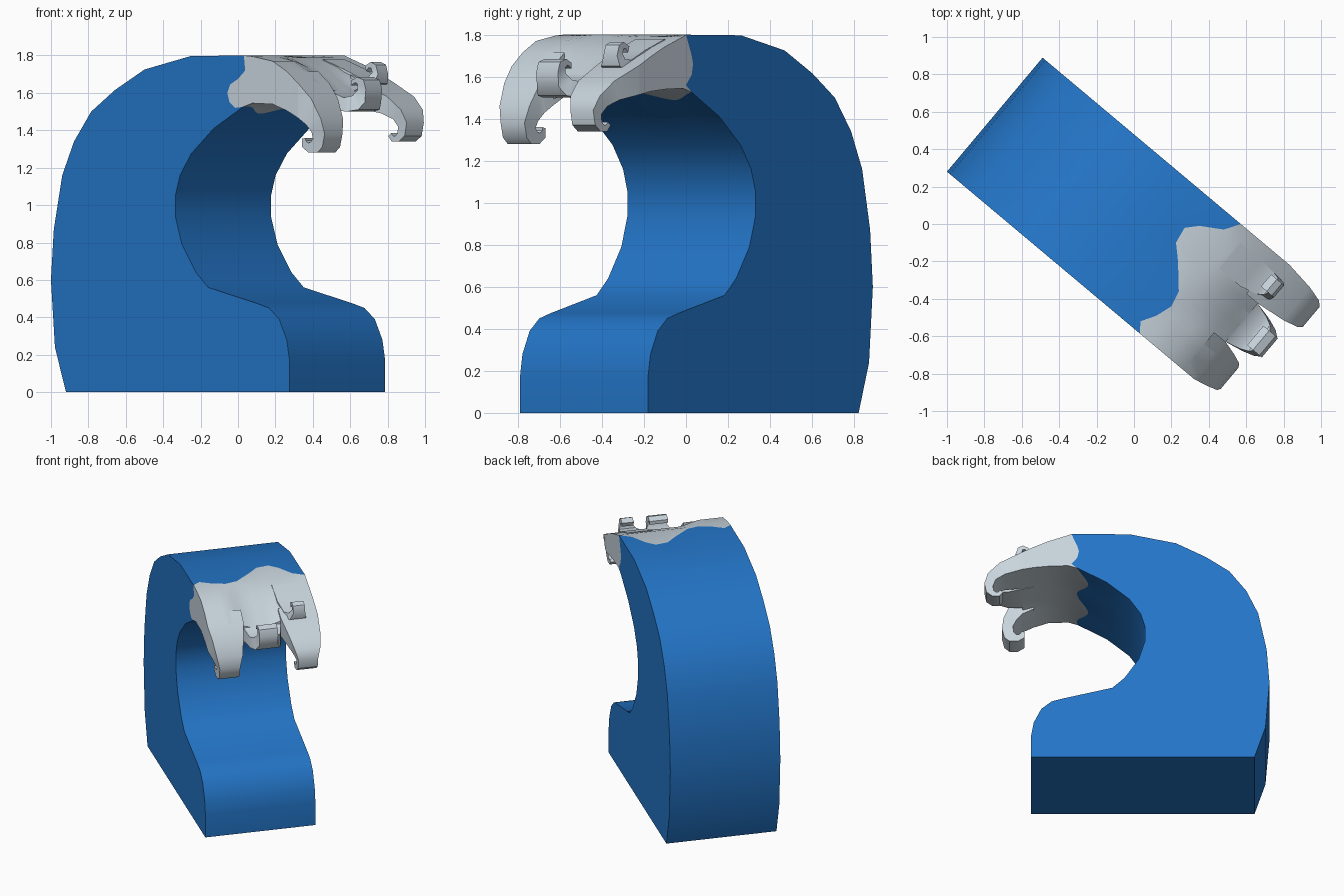
import bpy, bmesh, math
from mathutils import Matrix

if "Cube" in bpy.data.objects:
    bpy.data.objects.remove(bpy.data.objects["Cube"])

# Everything is modelled as (along, across, up), then turned 40 degrees about z
TURN = Matrix.Rotation(math.radians(-40), 4, 'Z')


def material(name, rgb):
    m = bpy.data.materials.new(name)
    m.diffuse_color = (*rgb, 1)
    m.use_nodes = True
    m.node_tree.nodes["Principled BSDF"].inputs["Base Color"].default_value = m.diffuse_color
    return m


BLUE = material("wave blue", (0.017, 0.177, 0.57))
FOAM = material("foam white", (0.58, 0.66, 0.72))


def lerp_table(table, x):
    """Piecewise linear lookup in a list of (x, value)."""
    if x <= table[0][0]:
        return table[0][1]
    for (x0, v0), (x1, v1) in zip(table, table[1:]):
        if x <= x1:
            return v0 + (v1 - v0) * (x - x0) / (x1 - x0)
    return table[-1][1]


def finish(name, bm, mat, angle=35):
    bmesh.ops.recalc_face_normals(bm, faces=bm.faces)
    bm.transform(TURN)
    me = bpy.data.meshes.new(name)
    bm.to_mesh(me)
    bm.free()
    me.materials.append(mat)
    ob = bpy.data.objects.new(name, me)
    bpy.context.collection.objects.link(ob)
    bpy.ops.object.select_all(action='DESELECT')
    ob.select_set(True)
    bpy.context.view_layer.objects.active = ob
    bpy.ops.object.shade_smooth_by_angle(angle=math.radians(angle))
    return ob


# Wavy foam line on the top (across, along), on both sides (along, up) and underneath
top_line = [(-.4285, .40), (-.376, .361), (-.298, .407), (-.208, .436), (-.122, .415),
            (-.002, .309), (.068, .236), (.158, .22), (.217, .274), (.286, .387), (.367, .437)]
near_line = [(.41, 1.72), (.36, 1.675), (.305, 1.645), (.285, 1.60), (.30, 1.55), (.34, 1.52)]
far_line = [(.395, 1.70), (.385, 1.66), (.395, 1.61), (.437, 1.56)]
under_z = [(.19, 1.41), (.33, 1.495), (.425, 1.54), (.55, 1.545)]


def under_line(b):
    return .36 + .04 * math.cos(16 * b)


columns = sorted([b for b, _ in top_line] + [-.335, -.25, -.168, -.06, .03, .10, .12, .19, .25, .325])


def loft(name, ring_of, mat):
    """Skin open rings column by column; close both ends along the foam line."""
    bm = bmesh.new()
    rings = [[bm.verts.new((a, b, z)) for a, z in ring_of(b)] for b in columns]
    for r, s in zip(rings, rings[1:]):
        for i in range(len(r) - 1):
            bm.faces.new((r[i], r[i + 1], s[i + 1], s[i]))
    if name == "wave_body":     # flat base
        base = [i for i, v in enumerate(rings[0]) if v.co.z == 0]
        assert len(base) == 2
    for ring, line in ((rings[0], near_line), (rings[-1], far_line)):
        b = ring[0].co.y
        extra = [bm.verts.new((a, b, z)) for a, z in reversed(line)]
        bm.faces.new(ring + extra)
    return finish(name, bm, mat)


# Curling blue wave: back from the crest, base, toe, inner hollow
profile = [(.03, 1.797), (-.293, 1.725), (-.50, 1.615), (-.665, 1.5), (-.785, 1.34),
           (-.867, 1.16), (-.926, .87), (-.946, .6), (-.918, .24), (-.841, 0),
           (.719, 0), (.719, .17), (.70, .28), (.647, .39), (.575, .45), (.49, .475),
           (.151, .56), (.066, .64), (-.032, .79), (-.078, .94), (-.078, 1.05),
           (-.045, 1.16), (.033, 1.275), (.19, 1.41)]


def wave_ring(b):
    g = under_line(b)
    return [(lerp_table(top_line, b), 1.8)] + profile + [(g, lerp_table(under_z, g))]


loft("wave_body", wave_ring, BLUE)

# Foam crest: stations along the crest with heights for the near, middle and far third
stations = [.46, .60, .70, .78]
upper = [(1.795, 1.79, 1.79), (1.77, 1.735, 1.74), (1.715, 1.67, 1.695), (1.65, 1.61, 1.655)]
lower = [(1.545, 1.545, 1.545), (1.54, 1.54, 1.54), (1.505, 1.525, 1.53), (1.465, 1.51, 1.515)]


def across(h, b):
    return lerp_table([(-.25, h[0]), (-.12, h[1]), (.03, h[1]), (.17, h[2])], b)


def foam_ring(b):
    g = under_line(b)
    top = [(a, across(h, b)) for a, h in zip(stations, upper)]
    low = [(a, across(h, b)) for a, h in zip(stations, lower)]
    ring = [(lerp_table(top_line, b), 1.8)] + top + low[::-1] + [(g, lerp_table(under_z, g))]
    return ring[::-1]


def foam_crest():
    # the side lines run the other way round for the foam half
    near_line.reverse()
    far_line.reverse()
    loft("foam_crest", foam_ring, FOAM)


foam_crest()


def curl(name, path, root, tip):
    """Curled finger of foam: path of (outer along, up, inner along, up), narrowing from root to tip."""
    bm = bmesh.new()
    rings = []
    for i, (a0, z0, a1, z1) in enumerate(path):
        t = min(1, max(0, (i - 1) / 3))
        l, r = (p + (q - p) * t for p, q in zip(root, tip))
        rings.append([bm.verts.new(c) for c in ((a0, l, z0), (a0, r, z0), (a1, r, z1), (a1, l, z1))])
    for r, s in zip(rings, rings[1:]):
        for k in range(4):
            bm.faces.new((r[k], r[(k + 1) % 4], s[(k + 1) % 4], s[k]))
    bm.faces.new(rings[0])
    bm.faces.new(rings[-1])
    finish(name, bm, FOAM, 40)


# Two fingers drooping down, one in the middle turning up, a small one on top
curl("foam_finger_near",
     [(.70, 1.715, .70, 1.505), (.78, 1.65, .78, 1.465), (.855, 1.57, .82, 1.43),
      (.91, 1.46, .845, 1.39), (.922, 1.38, .84, 1.355), (.905, 1.31, .825, 1.337),
      (.87, 1.28, .81, 1.332), (.81, 1.28, .80, 1.335), (.765, 1.31, .79, 1.345),
      (.765, 1.355, .79, 1.36)], (-.4285, -.168), (-.378, -.23))
curl("foam_finger_far",
     [(.70, 1.695, .70, 1.53), (.78, 1.655, .78, 1.515), (.94, 1.58, .90, 1.49),
      (1.02, 1.51, .965, 1.46), (1.045, 1.44, .985, 1.42), (1.03, 1.37, .98, 1.385),
      (.99, 1.34, .965, 1.37), (.94, 1.34, .95, 1.37), (.915, 1.37, .935, 1.385)],
     (.10, .367), (.158, .30))
curl("foam_finger_middle",
     [(.70, 1.67, .70, 1.525), (.78, 1.61, .78, 1.51), (.86, 1.575, .88, 1.50),
      (.905, 1.585, .945, 1.51), (.925, 1.615, .975, 1.55), (.925, 1.645, .982, 1.62),
      (.91, 1.655, .965, 1.67), (.895, 1.65, .92, 1.685), (.88, 1.64, .88, 1.665)],
     (-.168, .10), (-.107, .028))
curl("foam_curl_top",
     [(.50, 1.78, .50, 1.70), (.65, 1.725, .65, 1.64), (.74, 1.68, .75, 1.62),
      (.775, 1.682, .815, 1.65), (.785, 1.71, .826, 1.70), (.777, 1.732, .81, 1.75),
      (.76, 1.735, .775, 1.765), (.745, 1.715, .735, 1.745)],
     (.11, .29), (.18, .265))
